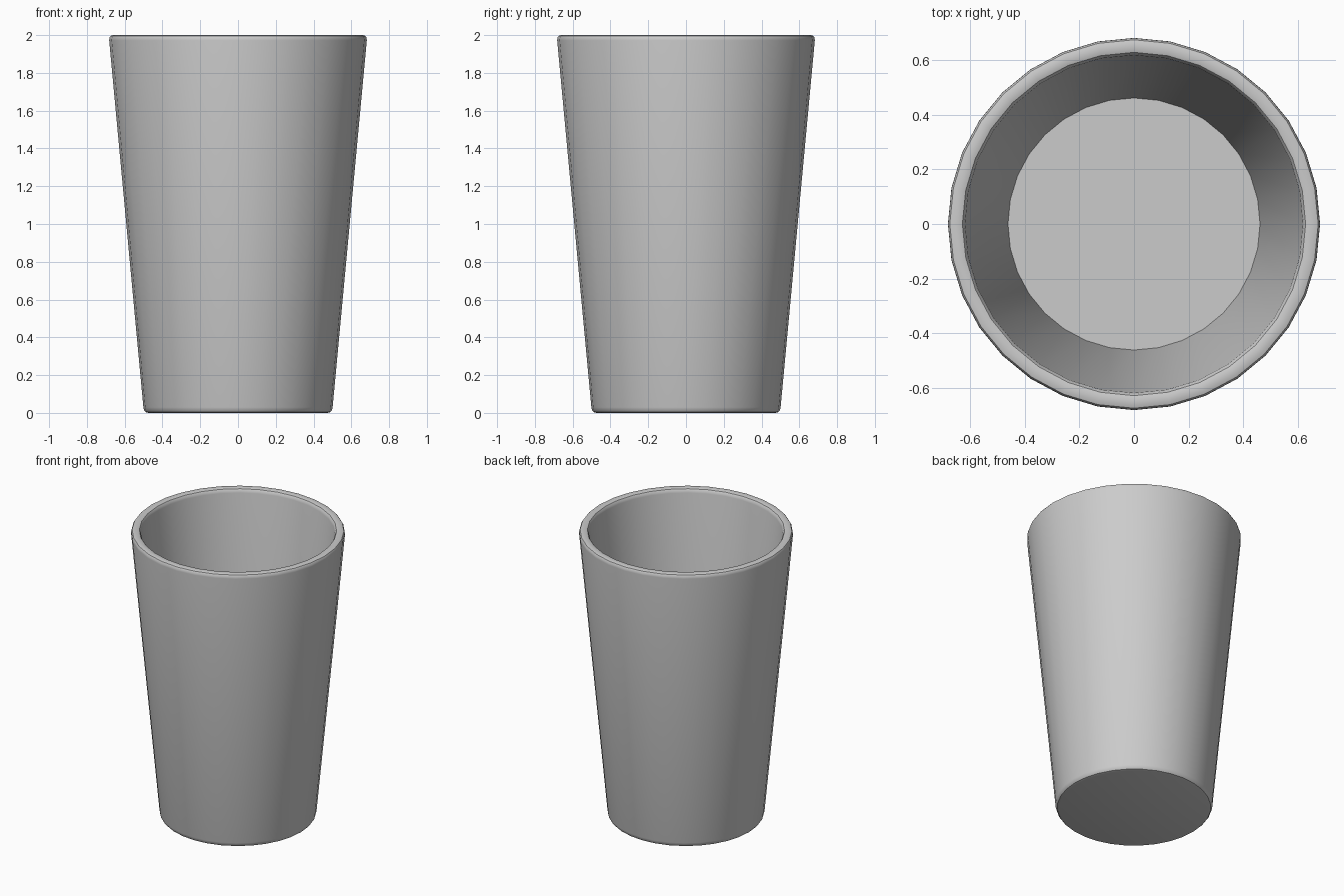
import bpy, bmesh
from math import tau, cos, sin

if "Cube" in bpy.data.objects:
    bpy.data.objects.remove(bpy.data.objects["Cube"])

SEGMENTS = 32

# Cup profile (radius, height): base, outer wall, rounded rim, inner wall, floor
profile = [
    (0.475, 0.0), (0.489, 0.004), (0.497, 0.014), (0.501, 0.03),
    (0.682, 1.972), (0.681, 1.986), (0.675, 1.996), (0.663, 2.0),
    (0.641, 2.0), (0.629, 1.996), (0.622, 1.986), (0.619, 1.972),
    (0.462, 0.10),
]

bm = bmesh.new()
rings = [[bm.verts.new((r * cos(tau * i / SEGMENTS), r * sin(tau * i / SEGMENTS), z))
          for i in range(SEGMENTS)] for r, z in profile]

# Walls between neighbouring rings
for a, b in zip(rings, rings[1:]):
    for i in range(SEGMENTS):
        j = (i + 1) % SEGMENTS
        bm.faces.new((a[i], a[j], b[j], b[i]))

# Underside and inside floor
bm.faces.new(rings[0][::-1])
bm.faces.new(rings[-1])
bmesh.ops.recalc_face_normals(bm, faces=bm.faces)

mesh = bpy.data.meshes.new("cup")
bm.to_mesh(mesh)
bm.free()
cup = bpy.data.objects.new("cup", mesh)
bpy.context.collection.objects.link(cup)

# Smooth walls, crisp floor edge
bpy.context.view_layer.objects.active = cup
cup.select_set(True)
bpy.ops.object.shade_smooth_by_angle(angle=0.6)
